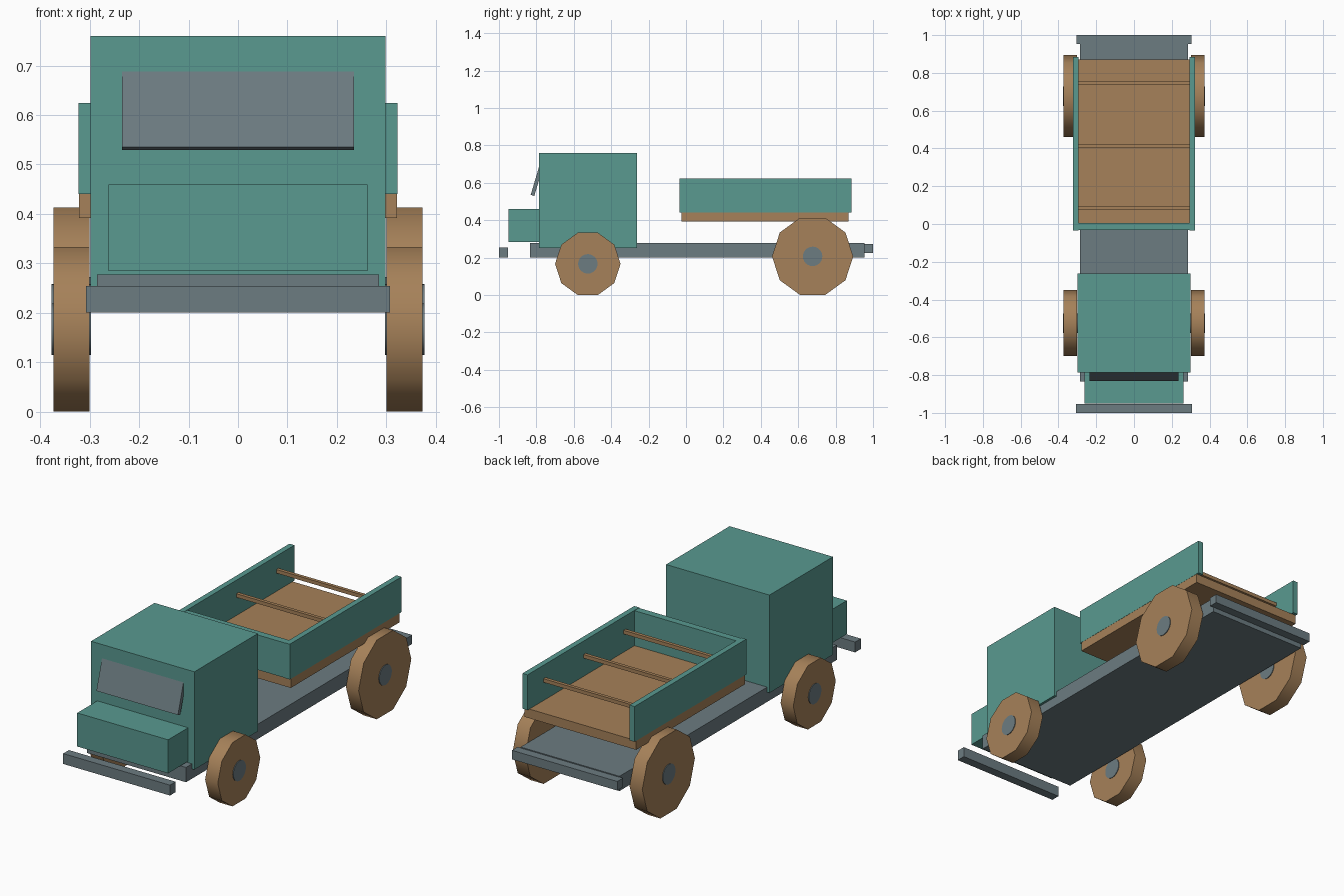
import bpy, math
from mathutils import Matrix

if "Cube" in bpy.data.objects:
    bpy.data.objects.remove(bpy.data.objects["Cube"])


def material(name, rgb):
    m = bpy.data.materials.new(name)
    m.diffuse_color = (*rgb, 1)
    m.use_nodes = True
    m.node_tree.nodes["Principled BSDF"].inputs["Base Color"].default_value = m.diffuse_color
    return m


TEAL = material("teal_paint", (0.10, 0.32, 0.28))
WOOD = material("wood", (0.38, 0.22, 0.10))
STEEL = material("steel", (0.15, 0.20, 0.22))


def box(name, mat, x, y, z, tilt=0.0):
    """Box from (min, max) ranges, optionally tilted about x."""
    bpy.ops.mesh.primitive_cube_add(size=1)
    o = bpy.context.object
    o.name = name
    size = [b - a for a, b in (x, y, z)]
    o.data.transform(Matrix.Diagonal((*size, 1)))
    o.location = [(a + b) / 2 for a, b in (x, y, z)]
    o.rotation_euler.x = tilt
    o.data.materials.append(mat)
    return o


def disc(name, mat, sides, radius, x, y, z, width, smooth):
    """Cylinder lying along x, with a corner pointing along y."""
    bpy.ops.mesh.primitive_cylinder_add(vertices=sides, radius=radius, depth=width)
    o = bpy.context.object
    o.name = name
    o.data.transform(Matrix.Rotation(math.pi / 2, 4, 'Y'))
    o.location = (x, y, z)
    o.data.materials.append(mat)
    bpy.ops.object.shade_smooth_by_angle(angle=math.radians(smooth))
    return o


# Chassis and bumpers
box("chassis", STEEL, (-0.285, 0.285), (-0.835, 0.955), (0.20, 0.277))
box("front_bumper", STEEL, (-0.308, 0.308), (-1.0, -0.953), (0.20, 0.254))
box("rear_bumper", STEEL, (-0.304, 0.304), (0.953, 1.0), (0.225, 0.272))

# Cab, hood and sloping windscreen
box("cab", TEAL, (-0.298, 0.298), (-0.785, -0.262), (0.25, 0.76))
box("hood", TEAL, (-0.262, 0.262), (-0.95, -0.78), (0.284, 0.459))
box("windscreen", STEEL, (-0.235, 0.235), (-0.808, -0.788), (0.529, 0.689),
    tilt=math.radians(-16.5))

# Cargo bed with panels on three sides and an open tail
box("bed_floor", WOOD, (-0.322, 0.322), (-0.025, 0.87), (0.392, 0.44))
for side, s in (("left", -1), ("right", 1)):
    box(f"bed_side_{side}", TEAL, sorted((s * 0.294, s * 0.323)),
        (-0.035, 0.885), (0.44, 0.624))
box("bed_front", TEAL, (-0.294, 0.294), (-0.033, 0.004), (0.44, 0.622))

# Cross slats between the side panels
for i, y in enumerate((0.085, 0.415, 0.745)):
    box(f"bed_slat_{i + 1}", WOOD, (-0.296, 0.296), (y - 0.009, y + 0.009), (0.535, 0.554))

# Ten-sided wheels with hubs passing through
for axle, y, r in (("front", -0.525, 0.175), ("rear", 0.677, 0.217)):
    z = r * math.cos(math.pi / 10)
    for side, s in (("left", -1), ("right", 1)):
        disc(f"{axle}_wheel_{side}", WOOD, 10, r, s * 0.337, y, z, 0.073, 40)
        disc(f"{axle}_hub_{side}", STEEL, 24, 0.052, s * 0.337, y, z, 0.08, 40)
